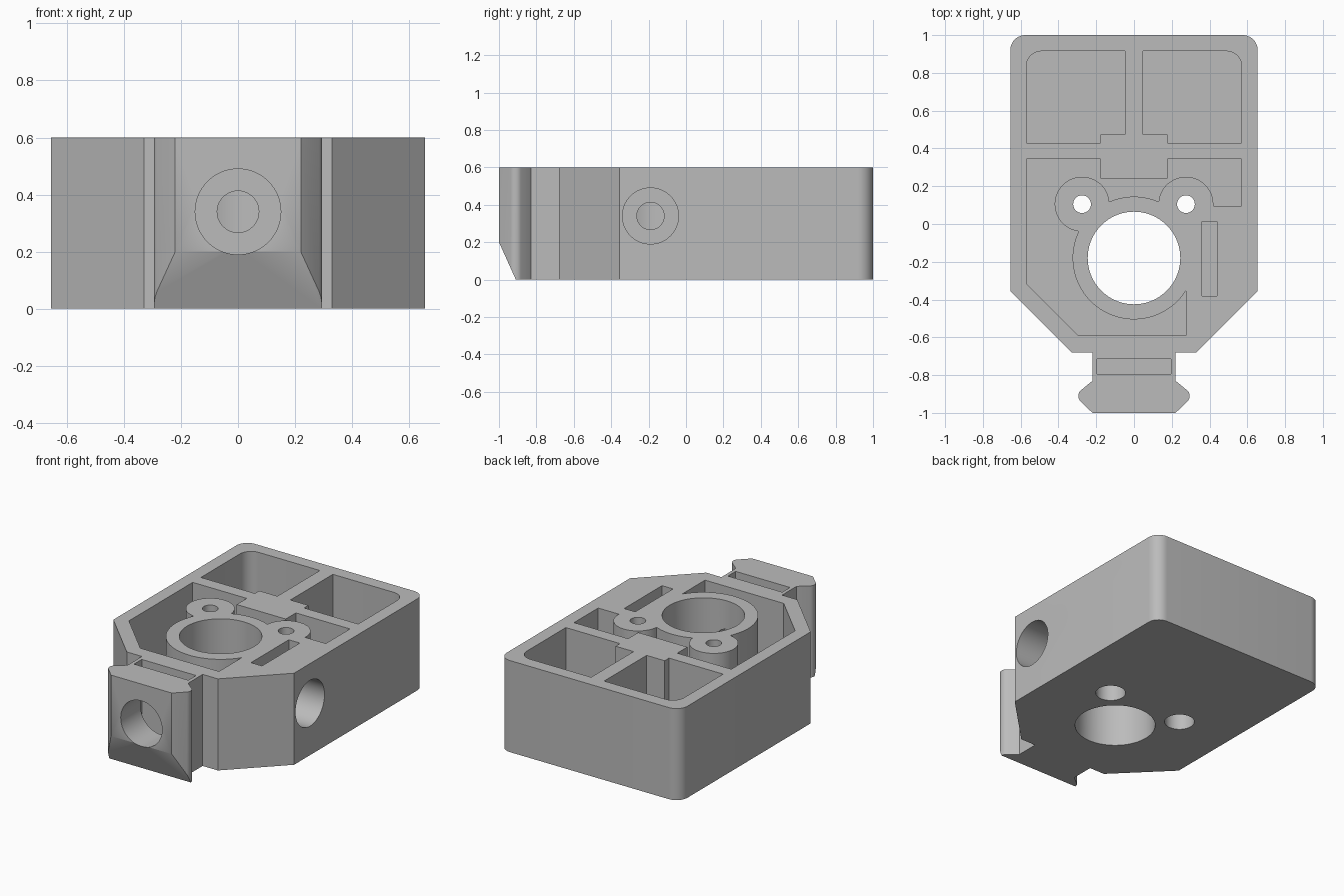
import bpy, bmesh, math
from mathutils import Matrix

if "Cube" in bpy.data.objects:
    bpy.data.objects.remove(bpy.data.objects["Cube"])

H = 0.6          # housing height
FLOOR = 0.08     # pocket floor level
BORE_Y = -0.18   # main bore centre
SCREW = (0.275, 0.105)

grey = bpy.data.materials.new("grey")
grey.diffuse_color = (0.5, 0.5, 0.5, 1)
grey.use_nodes = True
grey.node_tree.nodes["Principled BSDF"].inputs["Base Color"].default_value = grey.diffuse_color


def arc(cx, cy, r, a0, a1, n=16):
    return [(cx + r * math.cos(math.radians(a0 + (a1 - a0) * i / n)),
             cy + r * math.sin(math.radians(a0 + (a1 - a0) * i / n))) for i in range(n + 1)]


def mirror(pts):
    return [(-x, y) for x, y in reversed(pts)]


def prism(name, pts, z0, z1, matrix=None):
    """Extrude a closed outline from z0 to z1, then optionally transform it."""
    bm = bmesh.new()
    face = bm.faces.new([bm.verts.new((x, y, z0)) for x, y in pts])
    top = bmesh.ops.extrude_face_region(bm, geom=[face])
    verts = [v for v in top["geom"] if isinstance(v, bmesh.types.BMVert)]
    bmesh.ops.translate(bm, verts=verts, vec=(0, 0, z1 - z0))
    if matrix:
        bmesh.ops.transform(bm, matrix=matrix, verts=bm.verts)
    bmesh.ops.recalc_face_normals(bm, faces=bm.faces)
    mesh = bpy.data.meshes.new(name)
    bm.to_mesh(mesh)
    bm.free()
    ob = bpy.data.objects.new(name, mesh)
    bpy.context.collection.objects.link(ob)
    mesh.materials.append(grey)
    return ob


def circle(cx, cy, r, n=64):
    return arc(cx, cy, r, 0, 360, n)[:-1]


def rect(x0, y0, x1, y1):
    return [(x0, y0), (x1, y0), (x1, y1), (x0, y1)]


# Outer body with rounded rear corners and a clip-shaped front nose
half = ([(0.22, -1.0)] + arc(0.255, -0.91, 0.04, -42, 42, 6)
        + [(0.22, -0.83), (0.22, -0.68), (0.33, -0.68), (0.655, -0.355)]
        + arc(0.575, 0.92, 0.08, 0, 90, 10))
body = prism("housing", half + mirror(half), 0, H)

cutters = []

# Two rear pockets, mirrored
pocket = ([(0.047, 0.475), (0.178, 0.475), (0.178, 0.43), (0.57, 0.43)]
          + arc(0.49, 0.835, 0.08, 0, 90, 10) + [(0.047, 0.915)])
cutters.append(prism("rear_pocket_right", pocket, FLOOR, 1))
cutters.append(prism("rear_pocket_left", mirror(pocket), FLOOR, 1))

# Front pocket that leaves the bore ring and screw bosses standing
sx, sy = SCREW
outline = ([(-0.57, 0.345), (-0.178, 0.345), (-0.178, 0.24), (0.178, 0.24),
            (0.178, 0.345), (0.57, 0.345), (0.57, 0.095)]
           + arc(sx, sy, 0.145, -4, 175, 28)
           + arc(0, BORE_Y, 0.325, 66.3, 113.7, 12)[1:]
           + arc(-sx, sy, 0.145, 5, 263, 40)[1:]
           + arc(0, BORE_Y, 0.325, 154.3, 327.8, 40)[1:]
           + [(0.275, -0.59), (-0.295, -0.59), (-0.57, -0.315)])
cutters.append(prism("front_pocket", outline, FLOOR, 1))

# Main bore and screw holes with counterbores underneath
cutters.append(prism("main_bore", circle(0, BORE_Y, 0.245, 96), -1, 1))
for s in (-1, 1):
    cutters.append(prism("screw_hole", circle(s * sx, sy, 0.047, 32), -1, 1))
    cutters.append(prism("screw_counterbore", circle(s * sx, sy, 0.091, 48), -1, 0.3))

# Nut slots
cutters.append(prism("front_slot", rect(-0.197, -0.795, 0.197, -0.715), 0.14, 1))
cutters.append(prism("side_slot", rect(0.36, -0.38, 0.44, 0.012), 0.14, 1))

# Stepped horizontal holes: wide to the slot, narrow into the bore
to_front = Matrix.Translation((0, 0, 0.34)) @ Matrix.Rotation(math.radians(90), 4, 'X')
to_side = Matrix.Translation((0, -0.19, 0.34)) @ Matrix.Rotation(math.radians(90), 4, 'Y')
for name, m, mid, near in (("front", to_front, 0.755, 0.3), ("side", to_side, 0.4, 0.1)):
    cutters.append(prism(name + "_wide_hole", circle(0, 0, 0.15), mid, 1.3, m))
    cutters.append(prism(name + "_narrow_hole", circle(0, 0, 0.073, 40), near, mid + 0.01, m))

# Sloped underside of the nose
along_x = Matrix(((0, 0, 1, 0), (1, 0, 0, 0), (0, 1, 0, 0), (0, 0, 0, 1)))
cutters.append(prism("nose_chamfer", [(-1.045, 0.3), (-1.2, 0.3), (-1.2, -0.1), (-0.865, -0.1)],
                     -0.5, 0.5, along_x))

# Apply all cuts, then discard the cutters
bpy.context.view_layer.objects.active = body
body.select_set(True)
for c in cutters:
    mod = body.modifiers.new(c.name, 'BOOLEAN')
    mod.operation = 'DIFFERENCE'
    mod.solver = 'EXACT'
    mod.object = c
    bpy.ops.object.modifier_apply(modifier=mod.name)
for c in cutters:
    bpy.data.objects.remove(c)

bpy.ops.object.shade_smooth_by_angle(angle=math.radians(25))
